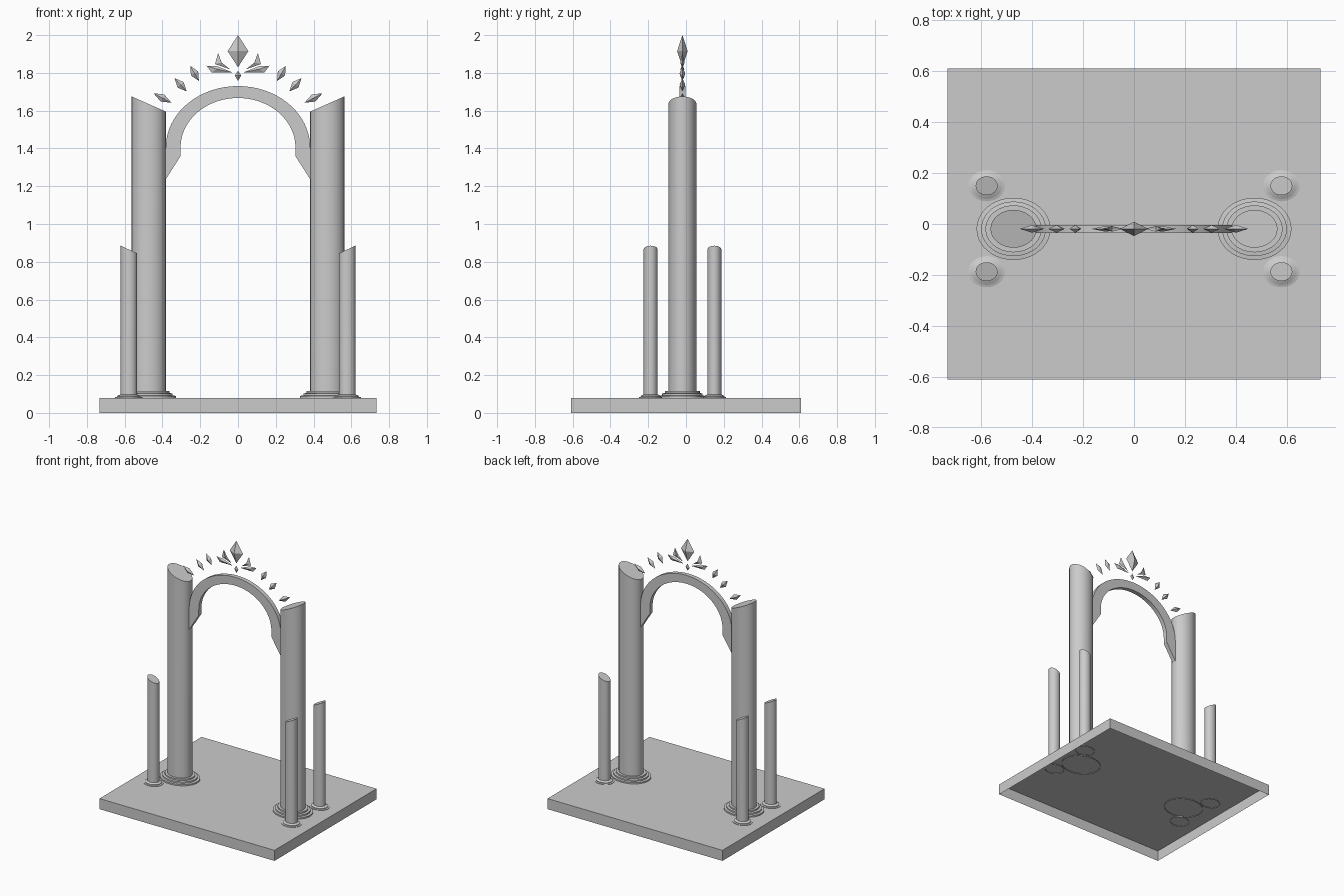
import bpy, bmesh, math

if "Cube" in bpy.data.objects:
    bpy.data.objects.remove(bpy.data.objects["Cube"])

CY = -0.019          # depth centre of the gate


def finish(name, bm, smooth=False):
    bmesh.ops.recalc_face_normals(bm, faces=bm.faces)
    me = bpy.data.meshes.new(name)
    bm.to_mesh(me)
    bm.free()
    if smooth:
        me.shade_smooth()
        me.set_sharp_from_angle(angle=math.radians(30))
    ob = bpy.data.objects.new(name, me)
    bpy.context.collection.objects.link(ob)
    return ob


def pillar(name, cx, cy, profile, slope, n=40):
    """Elliptical lathe; the last ring is cut on a slant that rises outward."""
    bm = bmesh.new()
    side = 1 if cx > 0 else -1
    rings = []
    for k, (rx, ry, z) in enumerate(profile):
        ring = []
        for i in range(n):
            a = math.tau * i / n
            dz = slope * side * math.cos(a) if k == len(profile) - 1 else 0
            ring.append(bm.verts.new((cx + rx * math.cos(a), cy + ry * math.sin(a), z + dz)))
        rings.append(ring)
    for lo, hi in zip(rings, rings[1:]):
        for i in range(n):
            j = (i + 1) % n
            bm.faces.new((lo[i], lo[j], hi[j], hi[i]))
    bm.faces.new(rings[-1])
    return finish(name, bm, True)


def prism(name, loops, half):
    """Strip between two matching (x, z) lines, extruded in depth."""
    bm = bmesh.new()
    outer, inner = loops
    rows = [[bm.verts.new((x, CY + s, z)) for x, z in line]
            for line, s in ((outer, -half), (outer, half), (inner, half), (inner, -half))]
    for r in range(4):
        a, b = rows[r], rows[(r + 1) % 4]
        for i in range(len(a) - 1):
            bm.faces.new((a[i], a[i + 1], b[i + 1], b[i]))
    for e in (0, -1):
        bm.faces.new([row[e] for row in rows])
    return finish(name, bm, True)


def crystal(name, outline, depth):
    """Faceted gem: (x, z) outline fanned to a front and a back point."""
    bm = bmesh.new()
    n = len(outline)
    mx, mz = (sum(p[k] for p in outline) / n for k in (0, 1))
    rim = [bm.verts.new((x, CY, z)) for x, z in outline]
    for s in (-1, 1):
        tip = bm.verts.new((mx, CY + s * depth, mz))
        for i in range(n):
            bm.faces.new((rim[i], rim[(i + 1) % n], tip))
    return finish(name, bm)


def kite(cx, cz, angle, length, width):
    c, s = math.cos(angle), math.sin(angle)
    return [(cx + c * length, cz + s * length), (cx - s * width, cz + c * width),
            (cx - c * length, cz - s * length), (cx + s * width, cz - c * width)]


# Base slab, open underneath
bm = bmesh.new()
bmesh.ops.create_cube(bm, size=1)
for v in bm.verts:
    v.co = (v.co.x * 1.464, v.co.y * 1.22, (v.co.z + 0.5) * 0.08)
bm.normal_update()
bmesh.ops.delete(bm, geom=[f for f in bm.faces if f.normal.z < -0.5], context='FACES')
slab = finish("base_slab", bm)
for p in slab.data.polygons:
    assert p.area > 0

# Pillars with stepped feet
big = [(.145, .122, .075), (.145, .122, .09), (.127, .107, .092), (.127, .107, .103),
       (.11, .092, .105), (.11, .092, .116), (.09, .074, .116), (.09, .074, 1.635)]
small = [(.072, .061, .076), (.072, .061, .083), (.061, .052, .086), (.061, .052, .09),
         (.052, .045, .094), (.043, .037, .098), (.043, .037, .865)]
for s, tag in ((-1, "left"), (1, "right")):
    pillar(f"{tag}_main_pillar", s * .4725, CY, big, .04)
    pillar(f"{tag}_front_small_pillar", s * .578, -.187, small, .02, 32)
    pillar(f"{tag}_back_small_pillar", s * .578, .150, small, .02, 32)
    # Arch foot bracket
    prism(f"{tag}_arch_bracket", ([(s * .385, 1.405), (s * .385, 1.232)],
                                  [(s * .304, 1.405), (s * .304, 1.36)]), .016)

# Arch
N = 48
arc = lambda rx, rz: [(rx * math.cos(math.pi * i / N), 1.405 + rz * math.sin(math.pi * i / N))
                      for i in range(N + 1)]
prism("arch", (arc(.382, .325), arc(.304, .262)), .016)

# Crown of floating crystals
crystal("top_crystal", kite(0, 1.915, math.pi / 2, .085, .055), .028)
crystal("lower_crystal", kite(0, 1.785, math.pi / 2, .027, .017), .012)
gems = [(.40, 1.667, 28, .054, .021), (.304, 1.737, 47, .048, .022), (.23, 1.797, 60, .046, .022)]
shards = [[(.105, 1.905), (.122, 1.847), (.04, 1.818), (.085, 1.85)],
          [(.167, 1.838), (.11, 1.835), (.03, 1.803), (.14, 1.803)]]
for s, tag in ((-1, "left"), (1, "right")):
    for i, (x, z, deg, l, w) in enumerate(gems):
        crystal(f"{tag}_crystal_{i + 1}",
                [(s * px, pz) for px, pz in kite(x, z, math.radians(deg), l, w)], .015)
    for i, pts in enumerate(shards):
        crystal(f"{tag}_shard_{i + 1}", [(s * px, pz) for px, pz in pts], .011)
